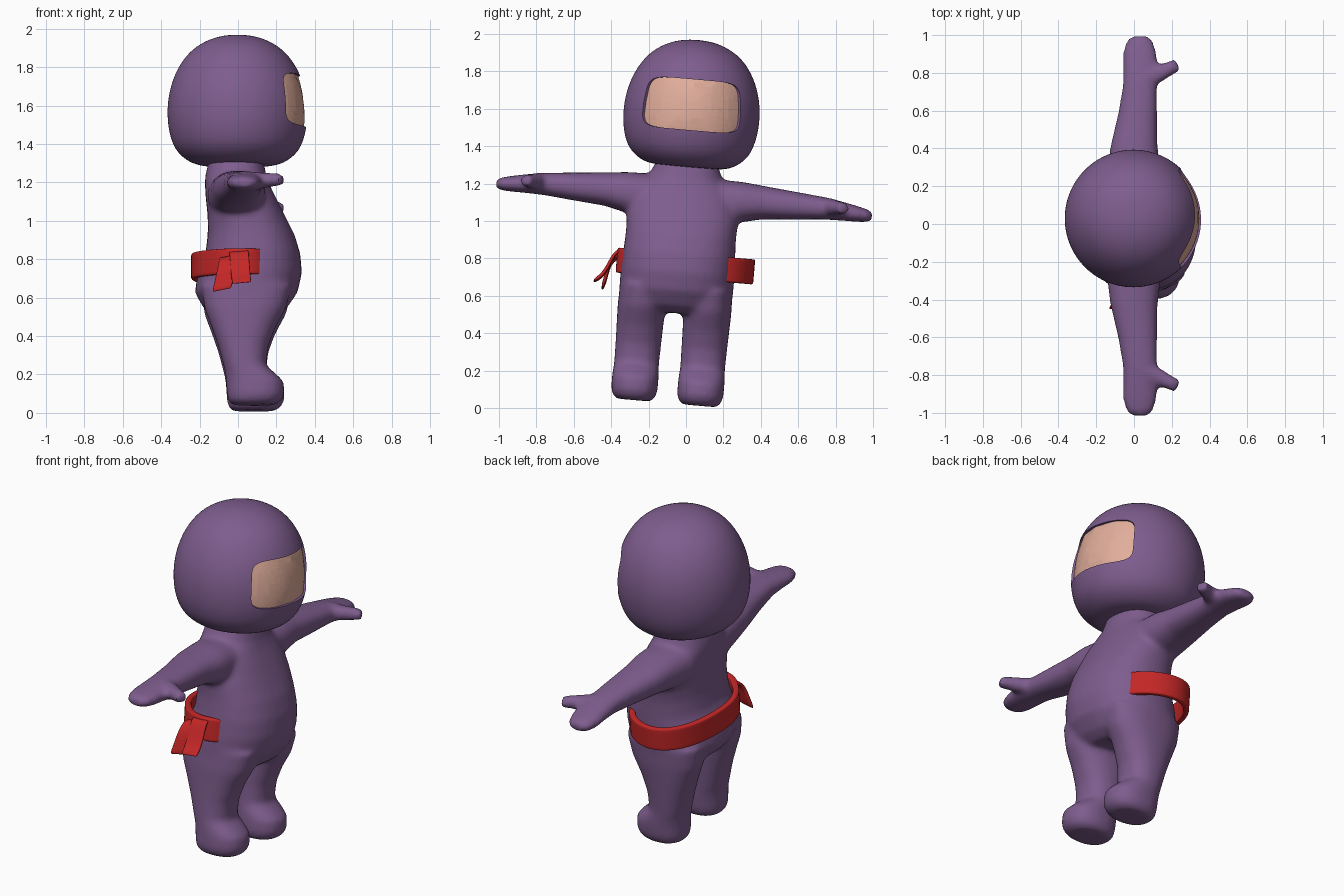
import bpy, bmesh
from math import sin, cos, pi, tau, copysign, radians
from mathutils import Matrix, Vector

if "Cube" in bpy.data.objects:
    bpy.data.objects.remove(bpy.data.objects["Cube"])

# The figure faces +x and leans a little sideways
LEAN = Matrix.Translation((0, -0.105, 0.03)) @ Matrix.Rotation(radians(-5), 4, 'X')


def material(name, rgb):
    m = bpy.data.materials.new(name)
    m.use_nodes = True
    m.diffuse_color = (*rgb, 1)
    node = next(n for n in m.node_tree.nodes if n.type == 'BSDF_PRINCIPLED')
    node.inputs["Base Color"].default_value = (*rgb, 1)
    return m


purple = material("purple_cloth", (0.21, 0.11, 0.27))
skin = material("skin", (0.75, 0.42, 0.33))
red = material("red_belt", (0.55, 0.02, 0.02))


def make_object(name, bm, mats):
    bmesh.ops.recalc_face_normals(bm, faces=bm.faces)
    mesh = bpy.data.meshes.new(name)
    bm.to_mesh(mesh)
    bm.free()
    obj = bpy.data.objects.new(name, mesh)
    bpy.context.collection.objects.link(obj)
    for m in mats:
        mesh.materials.append(m)
    return obj


def bake(obj):
    """Apply the modifiers and shade smoothly."""
    bpy.ops.object.select_all(action='DESELECT')
    bpy.context.view_layer.objects.active = obj
    obj.select_set(True)
    bpy.ops.object.convert(target='MESH')
    bpy.ops.object.shade_smooth_by_angle(angle=radians(40))


def power(c, n):
    return copysign(abs(c) ** (2 / n), c)


def bridge(bm, a, b):
    n = len(a)
    return [bm.faces.new((a[i], a[(i + 1) % n], b[(i + 1) % n], b[i])) for i in range(n)]


def loft(bm, sections, n=32, square=2.3):
    """Skin a row of rounded sections: centre and two half-axes."""
    rings = []
    for c, u, v in sections:
        ring = []
        for i in range(n):
            a = tau * i / n
            ring.append(bm.verts.new(Vector(c) + Vector(u) * power(cos(a), square)
                                     + Vector(v) * power(sin(a), square)))
        rings.append(ring)
    for a, b in zip(rings, rings[1:]):
        bridge(bm, a, b)
    bm.faces.new(rings[0])
    bm.faces.new(rings[-1])


def upright(rows, y=0):
    """Sections from height, back x, front x and half width."""
    return [(((b + f) / 2, y, z), ((f - b) / 2, 0, 0), (0, w, 0)) for z, b, f, w in rows]


# Body: torso, legs with feet, arms and thumbs fused into one soft skin
bm = bmesh.new()
loft(bm, upright([
    (0.48, -0.12, 0.20, 0.20), (0.52, -0.18, 0.255, 0.29), (0.60, -0.225, 0.31, 0.305),
    (0.70, -0.21, 0.333, 0.305), (0.80, -0.17, 0.325, 0.30), (0.90, -0.158, 0.295, 0.295),
    (1.00, -0.158, 0.245, 0.30), (1.08, -0.167, 0.205, 0.29), (1.15, -0.172, 0.17, 0.26),
    (1.20, -0.172, 0.15, 0.20), (1.30, -0.15, 0.13, 0.16)]))
LEG = [(0.62, -0.19, 0.28, 0.125), (0.50, -0.175, 0.25, 0.128), (0.40, -0.137, 0.195, 0.125),
       (0.30, -0.102, 0.157, 0.122), (0.20, -0.075, 0.147, 0.12), (0.165, -0.067, 0.19, 0.122),
       (0.12, -0.062, 0.238, 0.125), (0.05, -0.058, 0.242, 0.124), (0.015, -0.05, 0.222, 0.112),
       (-0.003, -0.03, 0.19, 0.09)]
# Arm rows: reach, centre x, centre z, half depth, half height
ARM = [(0.15, -0.01, 1.09, 0.15, 0.12), (0.30, 0, 1.10, 0.14, 0.11), (0.42, 0, 1.108, 0.125, 0.09),
       (0.60, 0.02, 1.107, 0.103, 0.074), (0.75, 0.032, 1.107, 0.09, 0.06),
       (0.85, 0.035, 1.10, 0.092, 0.05), (0.93, 0.03, 1.092, 0.088, 0.042),
       (0.985, 0.03, 1.087, 0.07, 0.034), (1.008, 0.03, 1.085, 0.045, 0.022)]
THUMB = [(0.06, 0.78, 0.05), (0.13, 0.805, 0.042), (0.19, 0.835, 0.036), (0.232, 0.855, 0.032)]
for s in (1, -1):
    loft(bm, upright(LEG, s * 0.177))
    loft(bm, [((x, s * y, z), (dx, 0, 0), (0, 0, dz)) for y, x, z, dx, dz in ARM])
    loft(bm, [((x, s * y, 1.115), (-r * 0.4, s * r, 0), (0, 0, r)) for x, y, r in THUMB], 16)
body = make_object("body", bm, [purple])
remesh = body.modifiers.new("fuse", 'REMESH')
remesh.mode = 'VOXEL'
remesh.voxel_size = 0.014
soften = body.modifiers.new("soften", 'SMOOTH')
soften.factor = 0.5
soften.iterations = 12
bake(body)

# Hood: a rounded helmet turned around the vertical axis
HOOD = [(1.262, 0.08), (1.264, 0.18), (1.275, 0.235), (1.305, 0.285), (1.35, 0.328),
        (1.42, 0.354), (1.50, 0.367), (1.60, 0.366), (1.70, 0.344), (1.79, 0.303),
        (1.87, 0.24), (1.925, 0.145), (1.945, 0.05)]
bm = bmesh.new()
loft(bm, upright([(z, -r - 0.003, r - 0.003, r) for z, r in HOOD]), 32, 2)
hood = make_object("hood", bm, [purple, skin])
hood.modifiers.new("round", 'SUBSURF').levels = 2
bake(hood)

# Face opening: a curved rounded panel cut into the hood
bm = bmesh.new()
STEPS, SIDES = 8, 64
layers = []
for outer in (False, True):
    rings = []
    for k in range(1, STEPS + 1):
        ring = []
        for i in range(SIDES):
            a = tau * i / SIDES
            turn = 0.81 * k / STEPS * power(cos(a), 6)
            z = 1.597 + 0.136 * k / STEPS * power(sin(a), 6)
            r = 0.5 if outer else 0.346 - 0.75 * (z - 1.52) ** 2
            ring.append(bm.verts.new((r * cos(turn), r * sin(turn), z)))
        rings.append(ring)
    faces = [bm.faces.new(rings[0])]
    for a, b in zip(rings, rings[1:]):
        faces += bridge(bm, a, b)
    for f in faces:
        f.material_index = 0 if outer else 1
    layers.append(rings[-1])
bridge(bm, *layers)
cutter = make_object("face_cutter", bm, [purple, skin])
cutter.hide_render = True
cut = hood.modifiers.new("face_opening", 'BOOLEAN')
cut.operation = 'DIFFERENCE'
cut.solver = 'EXACT'
cut.object = cutter
bake(hood)
bpy.data.objects.remove(cutter)


def ribbon(name, points, across, width, thickness):
    """A soft cloth strip swept along points."""
    bm = bmesh.new()
    rows = [[bm.verts.new(Vector(p) + Vector(across) * width * t) for t in (-0.5, -0.42, 0.42, 0.5)]
            for p in points]
    for a, b in zip(rows, rows[1:]):
        for i in range(3):
            bm.faces.new((a[i], a[i + 1], b[i + 1], b[i]))
    obj = make_object(name, bm, [red])
    solid = obj.modifiers.new("thickness", 'SOLIDIFY')
    solid.thickness = thickness
    solid.offset = 0
    obj.modifiers.new("round", 'SUBSURF').levels = 2
    bake(obj)
    return obj


# Belt: loose on the left hip, tight around the back, tied on the right hip
BELT = [(0.22, 0.20), (0.18, 0.31), (0.06, 0.395), (-0.08, 0.395), (-0.18, 0.28), (-0.222, 0.12),
        (-0.232, -0.04), (-0.205, -0.15), (-0.14, -0.235), (-0.08, -0.295), (0.0, -0.318),
        (0.07, -0.312), (0.14, -0.26)]
belt = ribbon("belt", [(x, y, 0.735) for x, y in BELT], (0, 0, 1), 0.135, 0.035)
tail_back = ribbon("belt_tail_back", [
    (-0.04, -0.27, 0.745), (-0.045, -0.33, 0.765), (-0.055, -0.37, 0.71),
    (-0.07, -0.38, 0.64), (-0.085, -0.395, 0.575)], (1, 0, 0.2), 0.10, 0.018)
tail_front = ribbon("belt_tail_front", [
    (0.0, -0.28, 0.775), (0.005, -0.335, 0.79), (0.01, -0.365, 0.72),
    (0.015, -0.395, 0.65), (0.02, -0.445, 0.61)], (1, 0, 0.1), 0.10, 0.018)

for part in (body, hood, belt, tail_back, tail_front):
    part.matrix_world = LEAN
